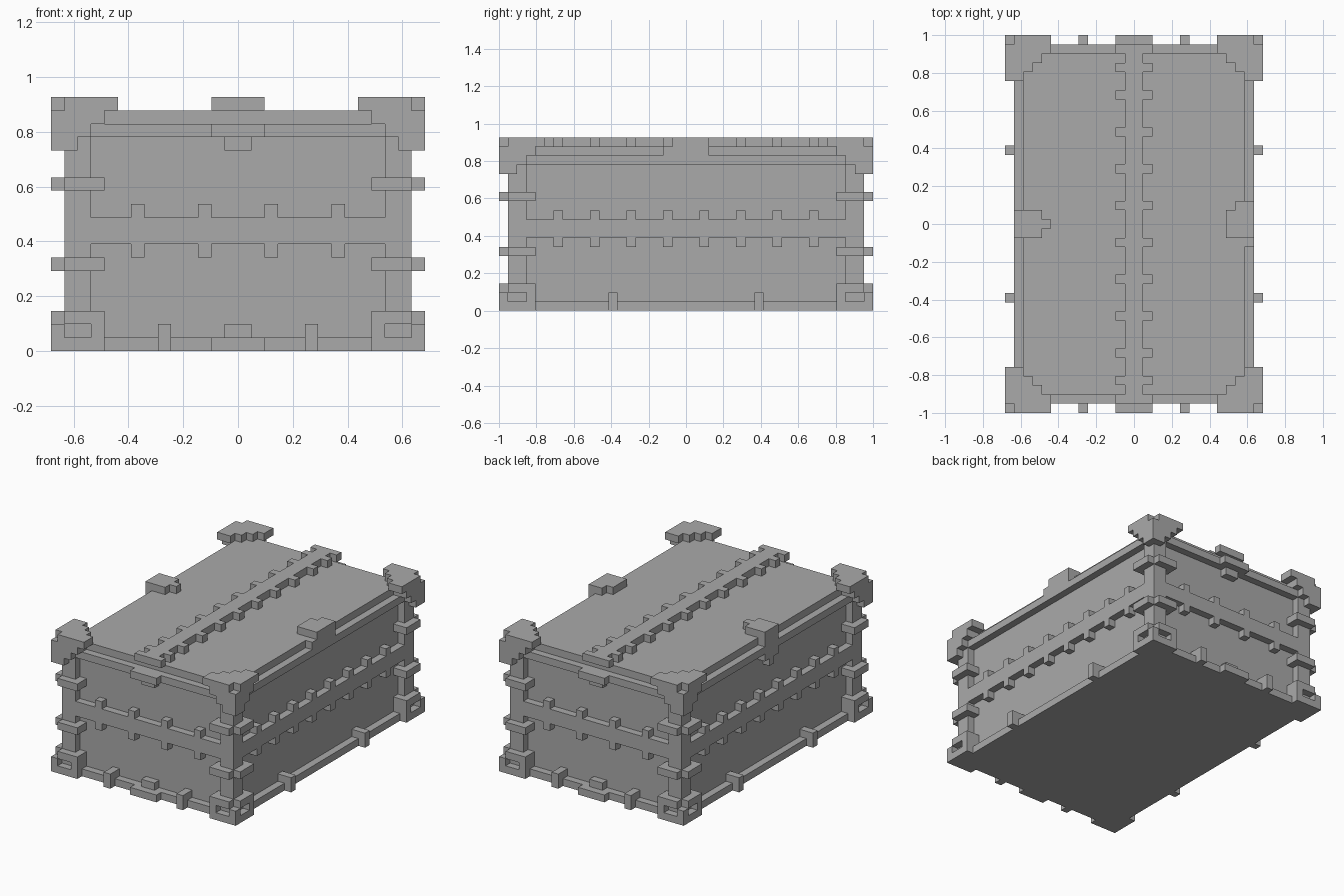
import bpy, bmesh
from itertools import product
from mathutils import Vector

U = 2 / 41  # one block
if "Cube" in bpy.data.objects:
    bpy.data.objects.remove(bpy.data.objects["Cube"])

grey = bpy.data.materials.new("stone_grey")
grey.use_nodes = True
COLOUR = (0.4, 0.4, 0.4, 1)
grey.diffuse_color = COLOUR
grey.node_tree.nodes["Principled BSDF"].inputs["Base Color"].default_value = COLOUR


def box(x0, x1, y0, y1, z0, z1):
    """Set of block centres filling a box; y edges lie on half blocks."""
    span = lambda a, b: [a + 0.5 + i for i in range(round(b - a))]
    return set(product(span(x0, x1), span(y0, y1), span(z0, z1)))


def flip(cells, fx=True, fy=True):
    """Mirror blocks across x and/or y."""
    out = set(cells)
    if fx:
        out |= {(-x, y, z) for x, y, z in out}
    if fy:
        out |= {(x, -y, z) for x, y, z in out}
    return out


def build(name, cells):
    """Turn blocks into one mesh made of only their exposed faces."""
    bm = bmesh.new()
    verts = {}
    for c in cells:
        for axis, sign in product(range(3), (-1, 1)):
            n = [0, 0, 0]
            n[axis] = sign
            if tuple(a + b for a, b in zip(c, n)) in cells:
                continue
            ring = []
            for s, t in ((-1, -1), (1, -1), (1, 1), (-1, 1))[::sign]:
                p = list(c)
                p[axis] += sign / 2
                p[(axis + 1) % 3] += s / 2
                p[(axis + 2) % 3] += t / 2
                key = tuple(p)
                if key not in verts:
                    verts[key] = bm.verts.new(Vector(key) * U)
                ring.append(verts[key])
            bm.faces.new(ring)
    bmesh.ops.dissolve_limit(bm, angle_limit=0.01, verts=bm.verts, edges=bm.edges)
    mesh = bpy.data.meshes.new(name)
    bm.to_mesh(mesh)
    bm.free()
    mesh.materials.append(grey)
    bpy.context.collection.objects.link(bpy.data.objects.new(name, mesh))


def ring(z0, z1):
    """Hoop one block thick around the recessed panels."""
    return box(-13, 13, -19.5, 19.5, z0, z1) - box(-12, 12, -18.5, 18.5, z0, z1)


# Crate body with recessed panels
build("crate_body", box(-12, 12, -18.5, 18.5, 0, 18))

# Corner posts
build("corner_posts", flip(box(11, 13, 17.5, 19.5, 0, 18)))

# Base and lid rails
build("base_rail", ring(0, 1))
build("lid_rail", ring(16, 17))

# Middle band with teeth above and below
band = ring(8, 10)
for x in (2, 7):
    band |= flip(box(x, x + 1, 18.5, 19.5, 7, 11))
for y in (2, 6, 10, 14):
    band |= flip(box(12, 13, y - 0.5, y + 0.5, 7, 11))
build("middle_band", band)

# Brackets around the posts
brackets = set()
for z in (2, 6, 12):
    brackets |= box(10, 13, 18.5, 20.5, z, z + 1)
    brackets |= box(12, 14, 16.5, 19.5, z, z + 1)
build("post_brackets", flip(brackets))

# Feet: plate, corner block and short uprights
feet = box(10, 14, 16.5, 20.5, 0, 1) | box(13, 14, 19.5, 20.5, 1, 2)
feet |= box(10, 11, 18.5, 20.5, 1, 2) | box(12, 14, 16.5, 17.5, 1, 2)
build("feet", flip(feet))

# Stepped lid corners: three staircase plates meeting at each corner
caps = set()
for i in range(4):
    caps |= box(9 + i, 14, 18.5 - i, 20.5 - i, 18, 19)    # top
    caps |= box(9 + i, 14, 18.5, 20.5, 18 - i, 19 - i)    # end
    caps |= box(12, 14, 15.5 + i, 20.5, 18 - i, 19 - i)   # side
caps -= box(13, 14, 19.5, 20.5, 18, 19)
build("lid_corners", flip(caps))

# Toothed strip along the lid
strip = box(-1, 1, -19.5, 19.5, 18, 19)
for y in (2, 6, 10, 14, 17):
    strip |= flip(box(-2, 2, y - 0.5, y + 0.5, 18, 19), fx=False)
strip |= flip(box(-2, 2, 18.5, 19.5, 18, 19), fx=False)
build("lid_strip", strip)

# Clasps and studs on both ends
ends = box(-2, 2, 19.5, 20.5, 16, 17) | box(-1, 1, 18.5, 19.5, 15, 16)
ends |= box(-2, 2, 19.5, 20.5, 0, 1) | box(-1, 1, 18.5, 19.5, 1, 2)
build("end_clasps", flip(ends))
build("end_studs", flip(box(5, 6, 18.5, 20.5, 0, 2)))
build("side_studs", flip(box(12, 14, 7.5, 8.5, 0, 2)))

# Side clasps: a hinge on one side, a hanging latch on the other
build("left_hinge", box(12, 13, -2.5, 2.5, 16, 18)
      | box(11, 13, -1.5, 2.5, 18, 19) | box(10, 11, -1.5, 1.5, 18, 19))
build("right_latch", box(-13, -10, -1.5, 1.5, 18, 19) | box(-10, -9, -0.5, 0.5, 18, 19)
      | box(-13, -12, -1.5, 1.5, 15, 18) | box(-13, -12, -0.5, 0.5, 14, 15))
